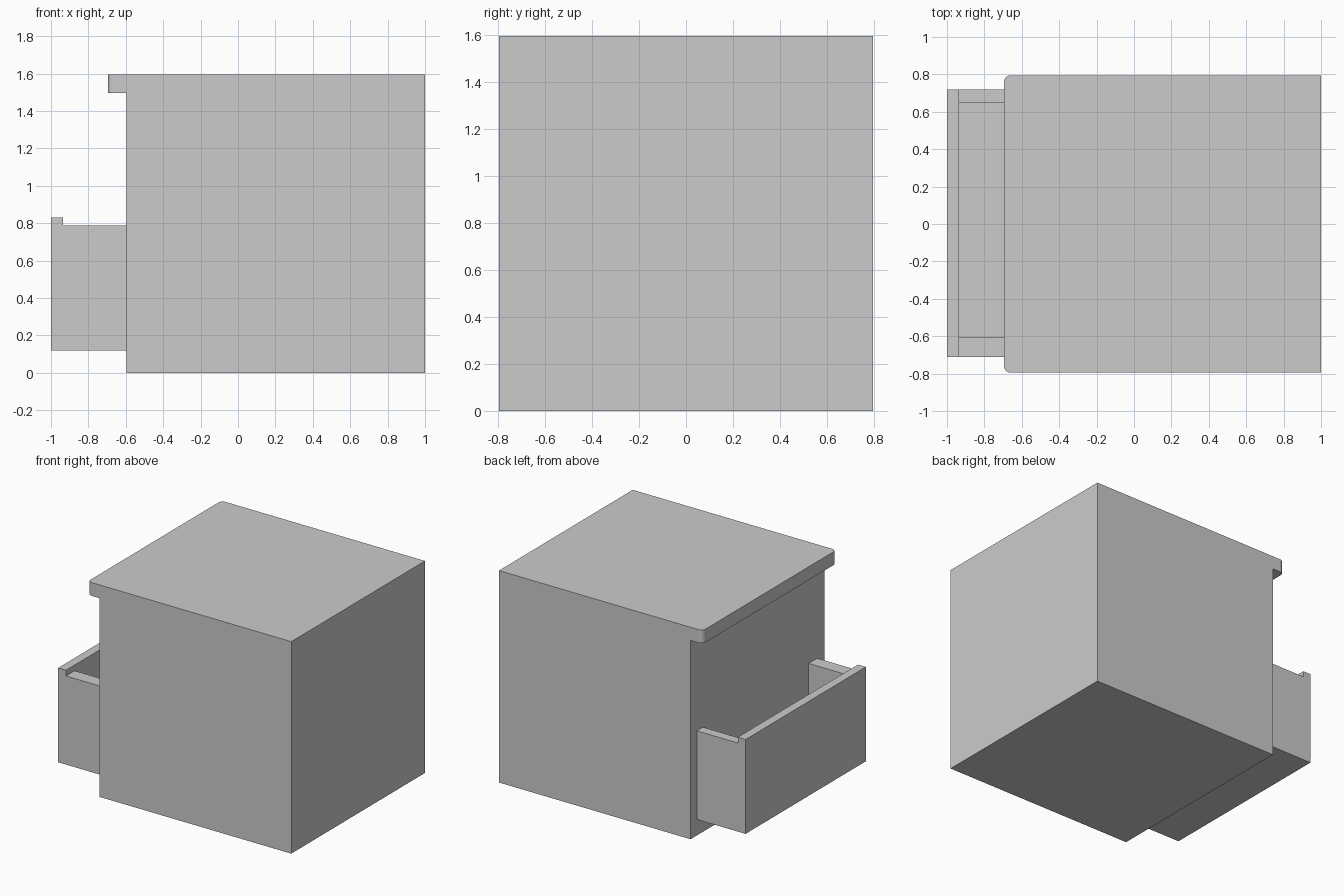
import bpy, bmesh
from mathutils import Vector

if "Cube" in bpy.data.objects:
    bpy.data.objects.remove(bpy.data.objects["Cube"])


def add_mesh(name, bm):
    bmesh.ops.recalc_face_normals(bm, faces=bm.faces)
    mesh = bpy.data.meshes.new(name)
    bm.to_mesh(mesh)
    bm.free()
    obj = bpy.data.objects.new(name, mesh)
    bpy.context.collection.objects.link(obj)
    return obj


def box(name, lo, hi):
    lo, hi = Vector(lo), Vector(hi)
    bm = bmesh.new()
    bmesh.ops.create_cube(bm, size=1)
    for v in bm.verts:
        v.co = (lo + hi) / 2 + v.co * (hi - lo)
    return add_mesh(name, bm)


def cut(target, cutter):
    mod = target.modifiers.new("cut", 'BOOLEAN')
    mod.operation = 'DIFFERENCE'
    mod.solver = 'EXACT'
    mod.object = cutter
    bpy.context.view_layer.objects.active = target
    bpy.ops.object.modifier_apply(modifier=mod.name)
    bpy.data.objects.remove(cutter)


# Cabinet body: side profile with overhanging top lip, extruded across the width
HALF_W, LIP_X, FACE_X, TOP = 0.795, -0.695, -0.595, 1.595
profile = [(1, 0), (1, TOP), (LIP_X, TOP), (LIP_X, 1.495), (FACE_X, 1.495), (FACE_X, 0)]
bm = bmesh.new()
face = bm.faces.new([bm.verts.new((x, -HALF_W, z)) for x, z in profile])
ext = bmesh.ops.extrude_face_region(bm, geom=[face])
bmesh.ops.translate(bm, vec=(0, 2 * HALF_W, 0),
                    verts=[g for g in ext["geom"] if isinstance(g, bmesh.types.BMVert)])

# Rounded front corners of the lip
corners = [e for e in bm.edges
           if all(abs(v.co.x - LIP_X) < 1e-4 for v in e.verts)
           and abs(e.verts[0].co.y - e.verts[1].co.y) < 1e-4]
bmesh.ops.bevel(bm, geom=corners, offset=0.035, segments=5, profile=0.5, affect='EDGES')
add_mesh("cabinet_body", bm)

# Open drawer: solid block, hollowed out, with the sides lower than the front panel
PANEL_X = -0.935
drawer = box("drawer", (-1, -0.71, 0.12), (-0.58, 0.72, 0.83))
cut(drawer, box("pocket_cutter", (PANEL_X, -0.608, 0.19), (-0.4, 0.648, 1)))
cut(drawer, box("side_step_cutter", (PANEL_X, -0.9, 0.787), (-0.4, 0.9, 1)))
